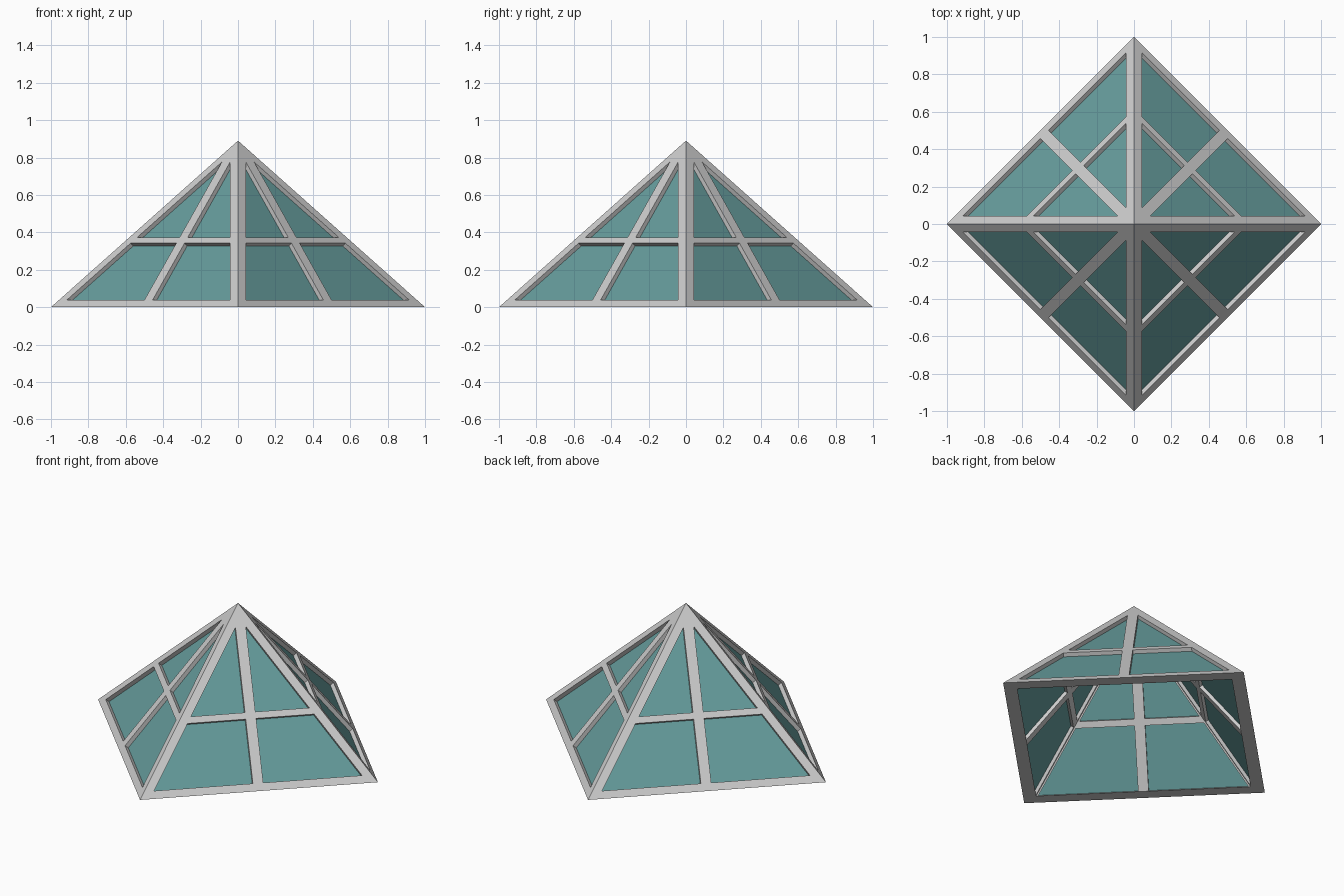
import bpy, bmesh
from math import sqrt, hypot, cos, sin, pi
from mathutils import Vector

if "Cube" in bpy.data.objects:
    bpy.data.objects.remove(bpy.data.objects["Cube"])

H = 0.89                 # apex height
A = sqrt(0.5)            # distance from centre to a base edge
S = hypot(A, H)          # slope length of a face
NH, NZ = H / S, A / S    # face normal: horizontal and vertical parts


def link(name, bm):
    bmesh.ops.recalc_face_normals(bm, faces=bm.faces)
    me = bpy.data.meshes.new(name)
    bm.to_mesh(me)
    bm.free()
    ob = bpy.data.objects.new(name, me)
    bpy.context.collection.objects.link(ob)
    return ob


def shell(name, t_out, t_in, z0):
    """Hollow pyramid lying between two inward offsets of the outer faces."""
    bm = bmesh.new()
    rings = []
    for t in (t_out, t_in):
        top = H - t / NZ
        r = (top - z0) / H
        apex = bm.verts.new((0, 0, top))
        ring = [bm.verts.new((r * x, r * y, z0)) for x, y in ((1, 0), (0, 1), (-1, 0), (0, -1))]
        for i in range(4):
            bm.faces.new((ring[i], ring[(i + 1) % 4], apex))
        rings.append(ring)
    for i in range(4):
        j = (i + 1) % 4
        bm.faces.new((rings[0][i], rings[0][j], rings[1][j], rings[1][i]))
    return link(name, bm)


# Frame with its window openings cut through
THICK = 0.06
HIP, MUL, RAIL = 0.059, 0.031, 0.048     # hip inset, half mullion, base rail
BAR_LO, BAR_HI = 0.437, 0.477            # cross bar
frame = shell("frame", 0, THICK, 0)

edge = lambda v: A * (1 - v / S) - HIP   # opening's outer edge at slope height v
v_top = S * (1 - (HIP + MUL) / A)
lower = [(MUL, RAIL), (edge(RAIL), RAIL), (edge(BAR_LO), BAR_LO), (MUL, BAR_LO)]
upper = [(MUL, BAR_HI), (edge(BAR_HI), BAR_HI), (MUL, v_top)]

bm = bmesh.new()
for k in range(4):
    a = pi / 4 + k * pi / 2
    out = Vector((cos(a), sin(a), 0))
    side = Vector((-sin(a), cos(a), 0))
    up = (Vector((0, 0, H)) - out * A) / S
    n = out * NH + Vector((0, 0, NZ))
    for m in (1, -1):
        for poly in (lower, upper):
            pts = [out * A + side * (u * m) + up * v for u, v in poly]
            front = [bm.verts.new(p + n * 0.02) for p in pts]
            back = [bm.verts.new(p - n * (THICK + 0.005)) for p in pts]
            bm.faces.new(front)
            bm.faces.new(back[::-1])
            for i in range(len(pts)):
                j = (i + 1) % len(pts)
                bm.faces.new((front[i], back[i], back[j], front[j]))
cutter = link("opening_cutter", bm)
cutter.hide_render = True

mod = frame.modifiers.new("openings", 'BOOLEAN')
mod.operation = 'DIFFERENCE'
mod.solver = 'EXACT'
mod.object = cutter
bpy.context.view_layer.objects.active = frame
bpy.ops.object.modifier_apply(modifier=mod.name)
bpy.data.objects.remove(cutter)

# Recessed glass
glass = shell("glass_panes", 0.025, 0.04, 0.012)
mat = bpy.data.materials.new("teal_glass")
mat.diffuse_color = (0.13, 0.33, 0.33, 1)
mat.use_nodes = True
mat.node_tree.nodes["Principled BSDF"].inputs["Base Color"].default_value = mat.diffuse_color
glass.data.materials.append(mat)
